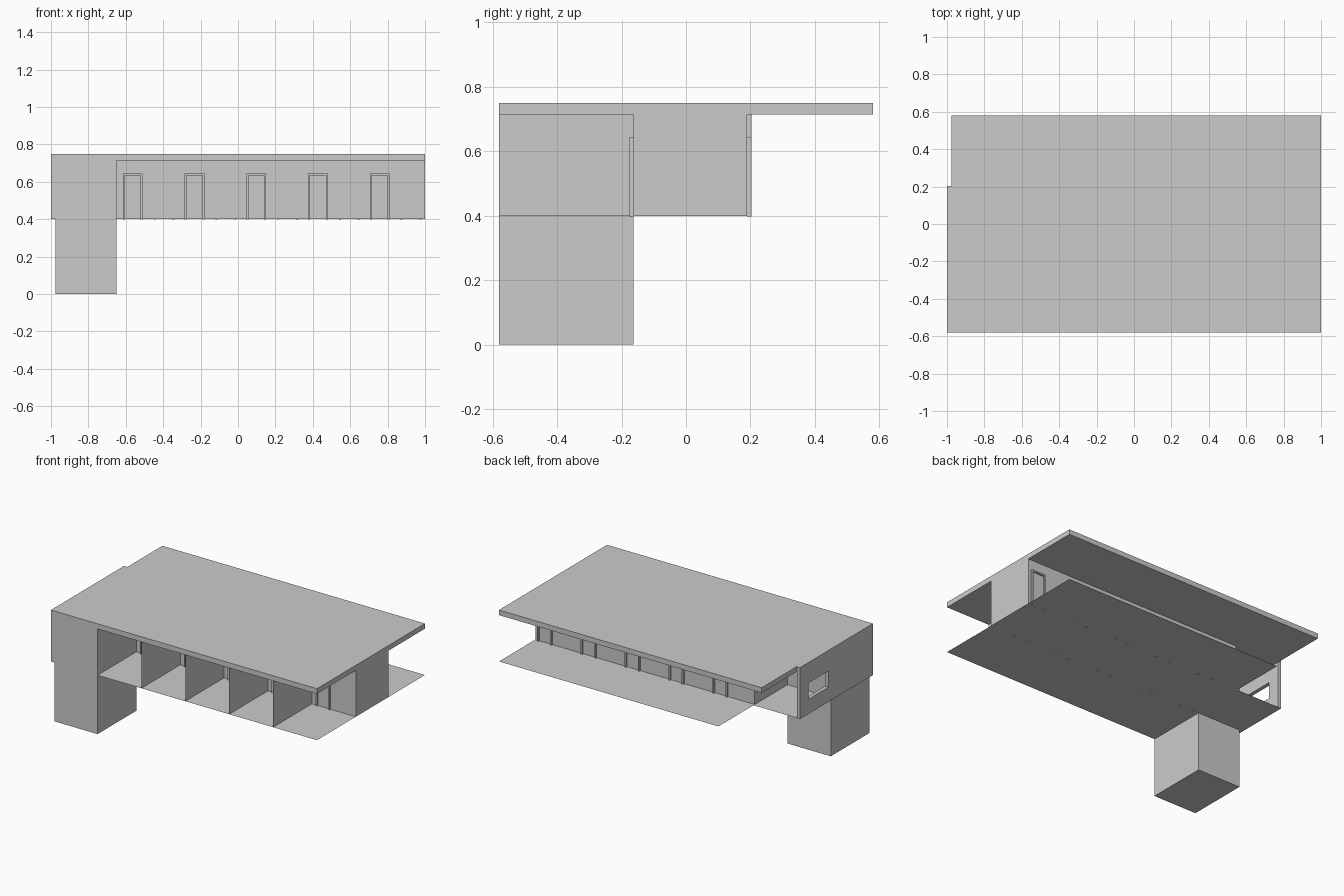
import bpy
import bmesh

if "Cube" in bpy.data.objects:
    bpy.data.objects.remove(bpy.data.objects["Cube"])


def mesh_object(name, verts, faces):
    mesh = bpy.data.meshes.new(name)
    mesh.from_pydata(verts, [], faces)
    obj = bpy.data.objects.new(name, mesh)
    bpy.context.collection.objects.link(obj)
    return obj


def box(name, x0, x1, y0, y1, z0, z1):
    verts = [(x, y, z) for x in (x0, x1) for y in (y0, y1) for z in (z0, z1)]
    faces = [(0, 1, 3, 2), (4, 6, 7, 5), (0, 4, 5, 1),
             (2, 3, 7, 6), (0, 2, 6, 4), (1, 5, 7, 3)]
    return mesh_object(name, verts, faces)


def door(name, x0, x1, y0, y1):
    # two jambs and a lintel standing proud of the wall
    t, top, base = 0.01, 0.645, 0.398
    box(name + "_left_jamb", x0, x0 + t, y0, y1, base, top)
    box(name + "_right_jamb", x1 - t, x1, y0, y1, base, top)
    box(name + "_lintel", x0 + t, x1 - t, y0, y1, top - t, top)


LEFT, INNER, CORE, RIGHT = -1.0, -0.975, -0.65, 1.0
FRONT, BACK = -0.58, 0.58
ROOM_F, ROOM_B, WALL_B = -0.163, 0.19, 0.203
FLOOR, CEIL, TOP = 0.40, 0.715, 0.75

# Roof slab
box("roof_slab", INNER, RIGHT, FRONT, BACK, CEIL, TOP)

# Thin floor sheet with a notch at the back left
mesh_object("floor_sheet",
            [(LEFT, FRONT, FLOOR), (RIGHT, FRONT, FLOOR), (RIGHT, BACK, FLOOR),
             (CORE, BACK, FLOOR), (CORE, WALL_B, FLOOR), (LEFT, WALL_B, FLOOR)],
            [(0, 1, 2, 3, 4, 5)])

# Lower tower and the block standing on it
box("tower_base", INNER, CORE, FRONT, ROOM_F, 0, FLOOR)
box("tower_upper", LEFT, CORE, FRONT, ROOM_F, FLOOR, TOP)

# Row of rooms
box("room_block", CORE, RIGHT, ROOM_F, ROOM_B, FLOOR, CEIL)

# Left end wall built around a window opening
win_y0, win_y1, win_z0, win_z1 = -0.10, 0.115, 0.50, 0.61
box("end_wall_sill", LEFT, INNER, ROOM_F, WALL_B, FLOOR, win_z0)
box("end_wall_head", LEFT, INNER, ROOM_F, WALL_B, win_z1, TOP)
box("end_wall_front_pier", LEFT, INNER, ROOM_F, win_y0, win_z0, win_z1)
box("end_wall_back_pier", LEFT, INNER, win_y1, WALL_B, win_z0, win_z1)

# Balcony dividers and doors, one set per room
step = (RIGHT - CORE) / 5
for i in range(5):
    x = CORE + i * step
    if i:
        mesh_object(f"balcony_divider_{i}",
                    [(x, FRONT, FLOOR), (x, ROOM_F, FLOOR),
                     (x, ROOM_F, CEIL), (x, FRONT, CEIL)], [(0, 1, 2, 3)])
    door(f"balcony_door_{i}", x + 0.035, x + 0.14, ROOM_F - 0.012, ROOM_F)
    door(f"gallery_door_{i}", x + step - 0.13, x + step - 0.02, ROOM_B, WALL_B)
